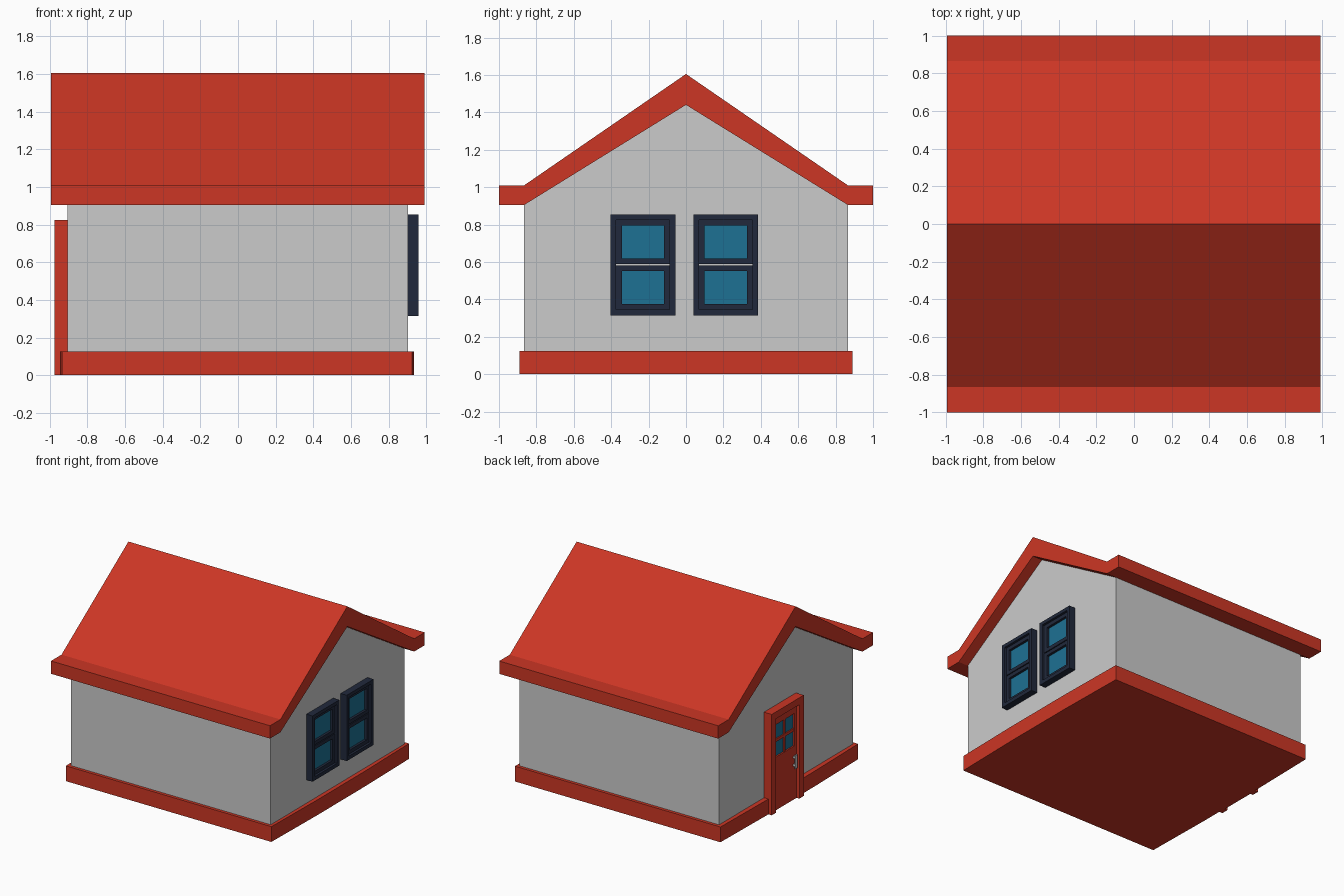
import bpy
import bmesh
from mathutils import Vector

if "Cube" in bpy.data.objects:
    bpy.data.objects.remove(bpy.data.objects["Cube"])


def material(name, rgb):
    m = bpy.data.materials.new(name)
    m.diffuse_color = (*rgb, 1)
    m.use_nodes = True
    m.node_tree.nodes["Principled BSDF"].inputs["Base Color"].default_value = m.diffuse_color
    return m


RED = material("red", (0.605, 0.037, 0.018))
NAVY = material("navy", (0.015, 0.022, 0.045))
GLASS = material("glass", (0.0125, 0.165, 0.295))


def finish(name, bm, mat):
    bmesh.ops.recalc_face_normals(bm, faces=bm.faces)
    me = bpy.data.meshes.new(name)
    bm.to_mesh(me)
    bm.free()
    ob = bpy.data.objects.new(name, me)
    bpy.context.collection.objects.link(ob)
    if mat:
        me.materials.append(mat)
    return ob


def prism(name, points, offset, mat=None):
    """Closed solid: a flat outline pushed along an offset."""
    bm = bmesh.new()
    a = [bm.verts.new(p) for p in points]
    b = [bm.verts.new(Vector(p) + Vector(offset)) for p in points]
    bm.faces.new(a)
    bm.faces.new(b[::-1])
    for k in range(len(a)):
        bm.faces.new((a[k - 1], a[k], b[k], b[k - 1]))
    return finish(name, bm, mat)


def rect(y0, y1, z0, z1):
    return [(y0, z0), (y1, z0), (y1, z1), (y0, z1)]


def box(name, x0, x1, y0, y1, z0, z1, mat=None):
    pts = [(x0, y, z) for y, z in rect(y0, y1, z0, z1)]
    return prism(name, pts, (x1 - x0, 0, 0), mat)


def ring(name, x0, x1, outer, inner, mat):
    """Rectangular frame between two y-z rectangles."""
    bm = bmesh.new()
    o0, i0, o1, i1 = [[bm.verts.new((x, y, z)) for y, z in rect(*r)]
                      for x, r in ((x0, outer), (x0, inner), (x1, outer), (x1, inner))]
    for a, b in ((o0, i0), (i0, i1), (i1, o1), (o1, o0)):
        for k in range(4):
            n = (k + 1) % 4
            bm.faces.new((a[k], a[n], b[n], b[k]))
    return finish(name, bm, mat)


# Walls with gable ends
gable = [(-0.865, 0.02), (0.865, 0.02), (0.865, 0.905), (0, 1.44), (-0.865, 0.905)]
prism("walls", [(-0.905, y, z) for y, z in gable], (1.807, 0, 0))

# Roof with flat eaves
half = [(0.865, 0.905), (1, 0.905), (1, 1.01), (0.865, 1.01)]
roof = [(0, 1.44)] + half + [(0, 1.605)] + [(-y, z) for y, z in reversed(half)]
prism("roof", [(-0.992, y, z) for y, z in roof], (1.982, 0, 0), RED)

# Plinth, ends very slightly bowed
plan = [(0.925, -0.89), (0.935, -0.31), (0.935, 0.31), (0.925, 0.89),
        (-0.935, 0.89), (-0.945, 0.31), (-0.945, -0.31), (-0.935, -0.89)]
prism("plinth", [(x, y, 0) for x, y in plan], (0, 0, 0.125), RED)

# Pair of sash windows on the right wall
for side, c in (("left", -0.23), ("right", 0.2125)):
    ring(f"window_frame_{side}", 0.9, 0.957, (c - 0.173, c + 0.173, 0.315, 0.853),
         (c - 0.143, c + 0.143, 0.345, 0.825), NAVY)
    for part, z0, z1 in (("lower", 0.345, 0.582), ("upper", 0.589, 0.825)):
        ring(f"{part}_sash_{side}", 0.9, 0.938, (c - 0.143, c + 0.143, z0, z1),
             (c - 0.113, c + 0.113, z0 + 0.03, z1 - 0.03), NAVY)
        box(f"{part}_glass_{side}", 0.905, 0.918, c - 0.114, c + 0.114,
            z0 + 0.029, z1 - 0.029, GLASS)

# Door frame on the left wall
dc = 0.077
door_frame = [(-0.207, 0), (-0.15, 0), (-0.15, 0.768), (0.15, 0.768),
              (0.15, 0), (0.207, 0), (0.207, 0.825), (-0.207, 0.825)]
prism("door_frame", [(-0.975, dc + y, z) for y, z in door_frame], (0.075, 0, 0), RED)

# Door leaf: lower panel, window surround, glazing bars and glass
box("door_panel", -0.95, -0.9, dc - 0.15, dc + 0.15, 0.0, 0.41, RED)
ring("door_window_surround", -0.95, -0.9, (dc - 0.15, dc + 0.15, 0.41, 0.768),
     (dc - 0.124, dc + 0.124, 0.435, 0.7), RED)
box("glazing_bar_vertical", -0.948, -0.91, dc - 0.011, dc + 0.011, 0.435, 0.7, RED)
box("glazing_bar_horizontal", -0.947, -0.91, dc - 0.124, dc + 0.124, 0.556, 0.579, RED)
box("door_glass", -0.938, -0.91, dc - 0.125, dc + 0.125, 0.434, 0.701, GLASS)

# Door handle
box("door_handle", -0.973, -0.964, dc - 0.128, dc - 0.1, 0.26, 0.37)
for name, z in (("lower", 0.275), ("upper", 0.34)):
    box(f"handle_{name}_post", -0.965, -0.945, dc - 0.124, dc - 0.104, z, z + 0.016)
